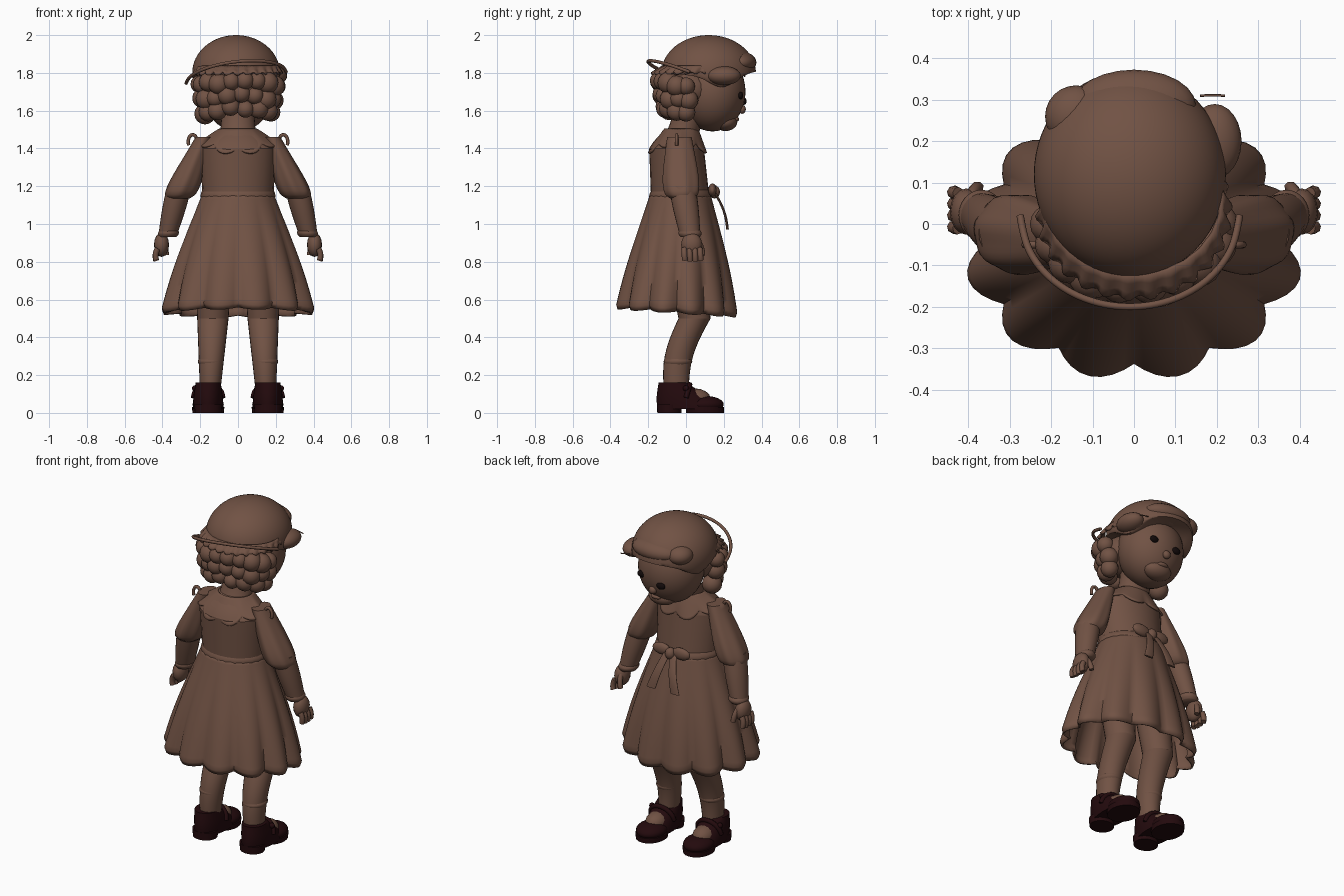
import bpy, bmesh, math, random
from math import sin, cos, pi, exp
from mathutils import Vector, Matrix

random.seed(4)
default_cube = bpy.data.objects.get("Cube")
if default_cube:
    bpy.data.objects.remove(default_cube, do_unlink=True)


def material(name, rgb):
    mat = bpy.data.materials.new(name)
    mat.use_nodes = True
    mat.diffuse_color = (*rgb, 1)
    mat.node_tree.nodes["Principled BSDF"].inputs["Base Color"].default_value = (*rgb, 1)
    return mat


BROWN = material("warm brown", (.165, .085, .058))
MAROON = material("dark maroon", (.017, .003, .004))
BLACK = material("eye black", (.006, .003, .003))
SIDES = (1, -1)


def finish(name, data, mat):
    data.materials.append(mat)
    if isinstance(data, bpy.types.Mesh):
        data.shade_smooth()
        data.set_sharp_from_angle(angle=math.radians(60))
    part = bpy.data.objects.new(name, data)
    bpy.context.collection.objects.link(part)
    return part


def plain(t, angle):
    return 1, 0


def swell(amount):
    """Profile that bulges between its ends."""
    return lambda t, angle: (1 + amount * sin(pi * t), 0)


def loft(name, bottom, top, shape=plain, mat=BROWN, sides=24, steps=10, bow=0, closed=True):
    """Blend two oval sections (centre, half widths); shape returns scale and lift."""
    bm = bmesh.new()
    rings = []
    for step in range(steps + 1):
        t = step / steps
        x, y, z, wide, deep = [low + (high - low) * t for low, high in zip(bottom, top)]
        ring = []
        for side in range(sides):
            angle = 2 * pi * side / sides
            scale, lift = shape(t, angle)
            ring.append(bm.verts.new((x + wide * scale * cos(angle),
                                      y + bow * sin(pi * t) + deep * scale * sin(angle), z + lift)))
        rings.append(ring)
    for lower, upper in zip(rings, rings[1:]):
        for side in range(sides):
            bm.faces.new((lower[side - 1], lower[side], upper[side], upper[side - 1]))
    if closed:
        bm.faces.new(reversed(rings[0]))
        bm.faces.new(rings[-1])
    mesh = bpy.data.meshes.new(name)
    bm.to_mesh(mesh)
    bm.free()
    return finish(name, mesh, mat)


def cloth(part):
    part.modifiers.new("cloth", "SOLIDIFY").thickness = .01


def ball(name, centre, radii, mat=BROWN, sides=16, rule=None):
    """Ellipsoid; an optional rule moves each point."""
    bm = bmesh.new()
    place = Matrix.Translation(centre) @ Matrix.Diagonal((*radii, 1))
    bmesh.ops.create_uvsphere(bm, u_segments=sides, v_segments=sides // 2, radius=1, matrix=place)
    if rule:
        for vert in bm.verts:
            vert.co.z = rule(*vert.co)
    mesh = bpy.data.meshes.new(name)
    bm.to_mesh(mesh)
    bm.free()
    return finish(name, mesh, mat)


def tube(name, points, radius, mat=BROWN):
    curve = bpy.data.curves.new(name, "CURVE")
    curve.dimensions = "3D"
    curve.bevel_depth, curve.bevel_resolution = radius, 2
    curve.resolution_u, curve.use_fill_caps = 6, True
    spline = curve.splines.new("NURBS")
    spline.points.add(len(points) - 1)
    for target, point in zip(spline.points, points):
        target.co = (*point, 1)
    spline.use_endpoint_u, spline.order_u = True, 3
    return finish(name, curve, mat)


def arc(centre, across, along, start, end, steps=12):
    angles = [start + (end - start) * step / steps for step in range(steps + 1)]
    return [Vector(centre) + Vector(across) * cos(a) + Vector(along) * sin(a) for a in angles]


# Pleated skirt with twelve rounded folds and a slightly tucked hem
def pleats(t, angle):
    notch = 1 - abs(sin(6 * angle))
    loose = 1 - t
    tuck = .04 if t == 0 else 0
    scale = 1 + .05 * sin(pi * t) - .13 * loose * notch - tuck
    return scale, loose ** 2 * (.012 * notch - .022 * sin(angle))


cloth(loft("skirt", (0, -.05, .525, .422, .335), (0, -.03, 1.16, .19, .16), pleats,
           sides=96, steps=24, closed=False))

# Bodice, yoke, sash and neck
loft("bodice", (0, -.03, 1.13, .188, .155), (0, -.05, 1.4, .2, .145))
loft("yoke", (0, -.05, 1.4, .2, .145), (0, -.03, 1.5, .1, .08), swell(.06))
loft("sash", (0, -.03, 1.13, .193, .163), (0, -.03, 1.18, .187, .152), swell(.04))
loft("neck", (0, -.03, 1.45, .1, .09), (0, .04, 1.64, .1, .1), swell(-.1))


# Scalloped collar
def scallops(t, angle):
    notch = 1 - abs(sin(4 * angle))
    loose = 1 - t
    return 1 - .14 * loose * notch, loose * (.03 * notch - .05 * sin(angle) ** 2)


cloth(loft("collar", (0, -.045, 1.42, .21, .165), (0, -.025, 1.505, .1, .09), scallops,
           sides=64, closed=False))

# Front bow at the waist
ball("bow_knot", (0, .15, 1.17), (.03, .03, .035))
for s in SIDES:
    ball("bow_loop", (s * .065, .14, 1.18), (.06, .022, .035))
    loft("bow_tail", (s * .08, .22, .97, .03, .007), (s * .02, .15, 1.17, .022, .007), bow=.015)


# Arms with puffed, gathered sleeves
def puff(t, angle):
    return 1 + (.5 + .05 * sin(7 * angle)) * sin(pi * t ** .5), 0


for s in SIDES:
    loft("puff_sleeve", (s * .315, -.02, 1.135, .06, .064), (s * .18, -.035, 1.46, .045, .065),
         puff, sides=40, steps=16)
    loft("forearm", (s * .37, .02, .95, .05, .055), (s * .31, -.02, 1.2, .065, .07), swell(.08))
    loft("cuff", (s * .372, .022, .93, .045, .05), (s * .365, .02, .97, .047, .053), swell(.2))
    ball("hand", (s * .405, .03, .89), (.04, .056, .064))
    for finger in range(4):
        knuckle = Vector((s * .425, finger * .028 - .01, .87))
        curl_in = Vector((s * .018, .002, -.03))
        tip = Vector((s * .008, .004, -.06 - .005 * (finger in (1, 2))))
        tube("finger", [knuckle, knuckle + curl_in, knuckle + tip], .0155)
    tube("thumb", [(s * .395, .06, .91), (s * .385, .088, .88), (s * .378, .088, .835)], .015)
    tube("shoulder_loop", arc((s * .24, -.05, 1.435), (.024, 0, 0), (0, 0, .038), -.5, pi + .5), .009)

# Legs, socks and shoes
for s in SIDES:
    knee = (s * .133, .045, .5, .083, .085)
    loft("shin", (s * .148, -.05, .1, .053, .065), knee, bow=-.035)
    loft("thigh", knee, (s * .13, 0, .8, .1, .1))
    loft("sock_cuff", (s * .145, -.045, .25, .056, .062), (s * .143, -.04, .295, .056, .062), swell(.22))
    x = s * .158
    ball("instep", (x, .045, .075), (.062, .085, .055))
    loft("shoe_upper", (x, .02, .02, .08, .17), (x, -.07, .16, .066, .075), swell(.06), MAROON)
    ball("shoe_toe", (x, .1, .045), (.083, .1, .045), MAROON, sides=24)
    loft("shoe_sole", (x, .1, 0, .083, .1), (x, .1, .03, .086, .102), mat=MAROON, steps=1)
    loft("shoe_heel", (x, -.088, 0, .07, .064), (x, -.088, .045, .074, .066), mat=MAROON, steps=1)
    tube("shoe_strap", arc((x, 0, .08), (.078, 0, 0), (0, .02, .07), 0, pi), .014, MAROON)
    ball("shoe_button", (x + s * .07, 0, .13), (.016, .016, .016), MAROON)

# Face, turned slightly to one side
ball("face", (0, .14, 1.7), (.188, .175, .21), sides=40)
ball("nose", (.015, .297, 1.607), (.024, .02, .024))
ball("lips", (.015, .262, 1.555), (.035, .02, .014))
ball("chin", (.01, .21, 1.542), (.085, .062, .05), sides=24)
for s in SIDES:
    ball("eye", (s * .07 + .025, .297 - s * .009, 1.665 + s * .015), (.028, .015, .02), BLACK)


# Smooth hair crown with a swept lower edge
def hair_edge(x, y, z):
    dip = .065 * exp(-((y - .19) / .1) ** 2) * min(1, abs(x) / .15)
    return max(z, 1.79 - dip + .1 * max(0, y - .2))


ball("hair_crown", (-.01, .12, 1.8), (.232, .25, .2), sides=64, rule=hair_edge)
ball("left_hair_wave", (.195, .2, 1.785), (.065, .09, .05), sides=24)
ball("right_hair_wave", (-.14, .26, 1.85), (.075, .075, .055), sides=24)
ball("front_hair_wave", (0, .285, 1.855), (.15, .088, .06), sides=24)

# Three rows of curls around the back of the head
ball("hair_under", (0, .01, 1.71), (.2, .155, .125), sides=24)
for row in range(3):
    count = 10 - row
    for place in range(count):
        angle = pi + pi * (place + .25 * (row % 2)) / (count - 1)
        drop = row * .072 + .03 * abs(cos(angle)) + random.uniform(-.01, .01)
        size = .053 * random.uniform(.85, 1.1)
        ball("curl", ((.205 - row * .015) * cos(angle), (.145 - row * .015) * sin(angle), 1.765 - drop),
             (size, size, size))


# Gathered frill, thin headband and hairpin
def gathers(t, angle):
    loose = 1 - t
    return 1 + .035 * loose * sin(26 * angle), .008 * loose * cos(26 * angle)


cloth(loft("frill", (0, .03, 1.8, .232, .21), (0, .06, 1.84, .215, .185), gathers,
           sides=130, steps=3, closed=False))
tube("headband", arc((-.01, .02, 1.775), (.265, 0, .03), (0, .222, -.085), pi, 2 * pi), .009)
tube("hairpin", [(.16, .31, 1.79), (.19, .312, 1.785), (.22, .31, 1.78)], .003)
